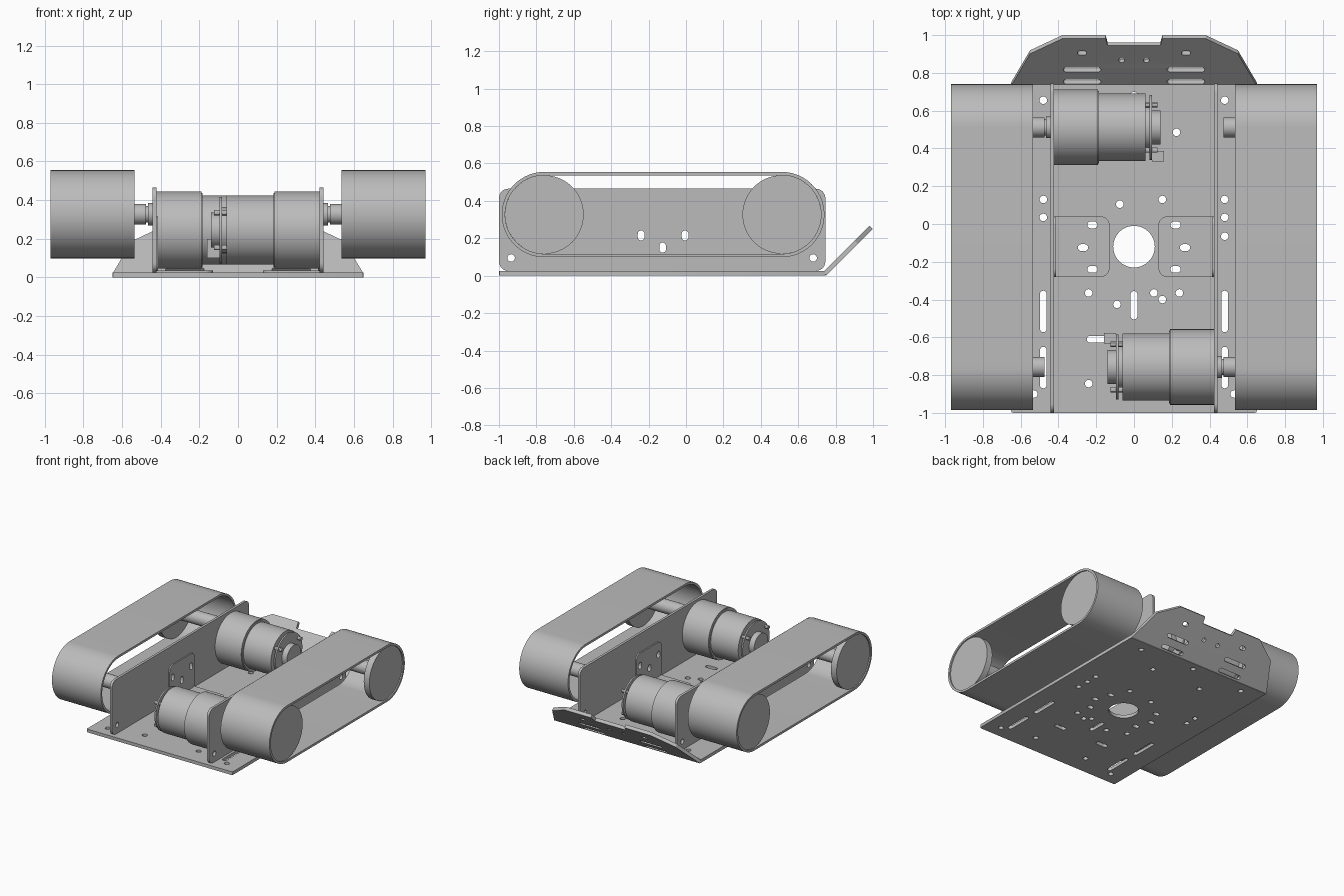
import bpy, bmesh, math
from mathutils import Matrix, Vector

cube = bpy.data.objects.get("Cube")
if cube:
    bpy.data.objects.remove(cube)

grey = bpy.data.materials.new("plain grey")
grey.use_nodes = True
COLOUR = (0.5, 0.5, 0.5, 1)
grey.diffuse_color = COLOUR
grey.node_tree.nodes["Principled BSDF"].inputs["Base Color"].default_value = COLOUR


def finish(name, mesh):
    obj = bpy.data.objects.new(name, mesh)
    bpy.context.collection.objects.link(obj)
    mesh.materials.clear()
    mesh.materials.append(grey)
    bpy.ops.object.select_all(action='DESELECT')
    obj.select_set(True)
    bpy.context.view_layer.objects.active = obj
    bpy.ops.object.shade_smooth_by_angle(angle=math.radians(30))
    return obj


def rounded(u0, v0, u1, v1, r, steps=8):
    """Outline of a rectangle with round corners; also makes slots and circles."""
    pts = []
    for i, (cu, cv) in enumerate([(u1 - r, v1 - r), (u0 + r, v1 - r), (u0 + r, v0 + r), (u1 - r, v0 + r)]):
        for k in range(steps + 1):
            a = math.pi / 2 * (i + k / steps)
            p = (cu + r * math.cos(a), cv + r * math.sin(a))
            if not pts or math.dist(p, pts[-1]) > 1e-5:
                pts.append(p)
    if math.dist(pts[0], pts[-1]) < 1e-5:
        pts.pop()
    return pts


def slot(u, v, half_u=0.02, half_v=0.02, steps=5):
    return rounded(u - half_u, v - half_v, u + half_u, v + half_v, min(half_u, half_v), steps)


def plate(name, outline, holes, thick, matrix):
    """Flat sheet with holes, extruded about its mid plane."""
    curve = bpy.data.curves.new(name, 'CURVE')
    curve.dimensions, curve.fill_mode, curve.extrude = '2D', 'BOTH', thick / 2
    for pts in [outline] + holes:
        s = curve.splines.new('POLY')
        s.points.add(len(pts) - 1)
        for p, (u, v) in zip(s.points, pts):
            p.co = (u, v, 0, 1)
        s.use_cyclic_u = True
    temp = bpy.data.objects.new(name, curve)
    bpy.context.collection.objects.link(temp)
    deps = bpy.context.evaluated_depsgraph_get()
    mesh = bpy.data.meshes.new_from_object(temp.evaluated_get(deps))
    bpy.data.objects.remove(temp)
    bm = bmesh.new()
    bm.from_mesh(mesh)
    bmesh.ops.remove_doubles(bm, verts=bm.verts, dist=1e-5)
    bm.transform(matrix)
    bmesh.ops.recalc_face_normals(bm, faces=bm.faces)
    bm.to_mesh(mesh)
    bm.free()
    return finish(name, mesh)


def upright(x):
    """Frame whose u is y, v is z and thickness is x."""
    return Matrix(((0, 0, 1, x), (1, 0, 0, 0), (0, 1, 0, 0), (0, 0, 0, 1)))


def rod(name, x0, x1, y, z, r, sides=48):
    bm = bmesh.new()
    m = Matrix.Translation(((x0 + x1) / 2, y, z)) @ Matrix.Rotation(math.pi / 2, 4, 'Y')
    bmesh.ops.create_cone(bm, cap_ends=True, segments=sides, radius1=r, radius2=r,
                          depth=abs(x1 - x0), matrix=m)
    mesh = bpy.data.meshes.new(name)
    bm.to_mesh(mesh)
    bm.free()
    return finish(name, mesh)


def block(name, lo, hi):
    bm = bmesh.new()
    bmesh.ops.create_cube(bm, size=1)
    for v in bm.verts:
        v.co = Vector([(a + b) / 2 + c * (b - a) for a, b, c in zip(lo, hi, v.co)])
    mesh = bpy.data.meshes.new(name)
    bm.to_mesh(mesh)
    bm.free()
    return finish(name, mesh)


T = 0.026
FRONT, REAR, AXLE, MOTOR_Z = -0.757, 0.512, 0.327, 0.245

# Base sheet with its hole pattern
holes = [slot(0, -0.12, 0.11, 0.11, 12), slot(0, -0.43, 0.018, 0.075), slot(0, 0.68)]
for s in (-1, 1):
    holes += [slot(s * 0.48, -0.463, 0.018, 0.11), slot(s * 0.48, -0.76, 0.018, 0.11),
              slot(s * 0.2, -0.61, 0.05, 0.018), slot(s * 0.27, -0.125, 0.027, 0.018)]
    holes += [slot(s * u, v) for u, v in ((0.48, 0.655), (0.48, 0.13), (0.48, 0.035), (0.24, -0.365),
                                          (0.225, 0.485), (0.24, -0.845), (0.53, -0.9))]
    holes += [slot(s * 0.22, v, 0.027, 0.018) for v in (-0.005, -0.24)]
holes += [slot(u, v) for u, v in ((-0.075, 0.105), (0.15, 0.13), (0.48, -0.065),
                                  (0.105, -0.365), (0.15, -0.4), (-0.09, -0.425))]
plate("base_sheet", rounded(-0.65, -1, 0.65, 0.745, 0.01, 2), holes, T, Matrix.Translation((0, 0, T / 2)))

# Sloping bumper sheet with a notch in its top edge
half = [(0.65, 0), (0.55, 0.24), (0.38, 0.353), (0.15, 0.353), (0.14, 0.3)]
holes = []
for s in (-1, 1):
    holes += [slot(s * 0.275, 0.03, 0.1, 0.016), slot(s * 0.275, 0.12, 0.1, 0.016),
              slot(s * 0.275, 0.245, 0.025, 0.016), slot(s * 0.065, 0.19, 0.016, 0.016)]
tilt = Matrix.Translation((0, 0.75, 0)) @ Matrix.Rotation(math.pi / 4, 4, 'X') @ Matrix.Translation((0, 0, T / 2))
plate("bumper_sheet", half + [(-u, v) for u, v in reversed(half)], holes, T, tilt)

# Side plates, L brackets, tracks and wheels
tab_holes = [(-0.005, 0.215), (-0.24, 0.215), (-0.125, 0.15)]
for s, side in ((1, "left"), (-1, "right")):
    tabs = [slot(y, z, 0.018, 0.027) for y, z in tab_holes]
    plate(side + "_side_plate", rounded(-1, T, 0.745, 0.465, 0.05),
          tabs + [slot(y, 0.095) for y in (-0.935, 0.68)], 0.02, upright(s * 0.433))
    plate(side + "_bracket_tab", rounded(-0.28, T, 0.04, 0.315, 0.045), tabs, 0.01, upright(s * 0.418))
    block(side + "_bracket_bend", (s * 0.37, -0.28, T), (s * 0.423, 0.04, T + 0.01))
    lo, hi = sorted((s * 0.13, s * 0.423))
    plate(side + "_bracket_foot", rounded(lo, -0.28, hi, 0.04, 0.045),
          [slot(s * 0.27, -0.125, 0.027, 0.018)] + [slot(s * 0.22, v, 0.027, 0.018) for v in (-0.005, -0.24)],
          0.01, Matrix.Translation((0, 0, T + 0.005)))

    R = 0.228
    plate(side + "_track_belt", rounded(FRONT - R, AXLE - R, REAR + R, AXLE + R, R, 24),
          [rounded(FRONT - R + 0.018, AXLE - R + 0.018, REAR + R - 0.018, AXLE + R - 0.018, R - 0.018, 24)],
          0.435, upright(s * 0.752))
    for y, end in ((FRONT, "front"), (REAR, "rear")):
        rod(f"{side}_{end}_wheel", s * 0.91, s * 0.96, y, AXLE, 0.21, 64)
        rod(f"{side}_{end}_hub", s * 0.475, s * 0.92, y, AXLE, 0.053, 32)


# Gear motors, one turned half round from the other
def gear_motor(side, s, y):
    n = side + "_motor_"
    rod(n + "gearbox", s * 0.423, s * 0.19, y, MOTOR_Z, 0.2, 64)
    rod(n + "gearbox_lip", s * 0.195, s * 0.185, y, MOTOR_Z, 0.192, 64)
    rod(n + "can", s * 0.187, s * -0.06, y, MOTOR_Z, 0.178, 64)
    rod(n + "end_boss", s * -0.06, s * -0.09, y, MOTOR_Z, 0.12)
    rod(n + "encoder_board", s * -0.083, s * -0.095, y, MOTOR_Z, 0.172)
    rod(n + "encoder_cap", s * -0.095, s * -0.14, y, MOTOR_Z, 0.09)
    rod(n + "shaft", s * 0.42, s * 0.48, y, AXLE, 0.043, 32)
    rod(n + "bearing", s * 0.42, s * 0.465, y, AXLE, 0.058, 32)
    ya, yb = y - s * -0.125, y - s * -0.18
    block(n + "connector", (min(s * -0.095, s * -0.16), min(ya, yb), 0.1),
          (max(s * -0.095, s * -0.16), max(ya, yb), 0.2))
    for dy in (-0.12, 0.12):
        for dz in (-0.09, 0.09):
            rod(n + "board_post", s * -0.055, s * -0.125, y + dy, MOTOR_Z + dz, 0.014, 12)


gear_motor("left", 1, FRONT)
gear_motor("right", -1, REAR)
